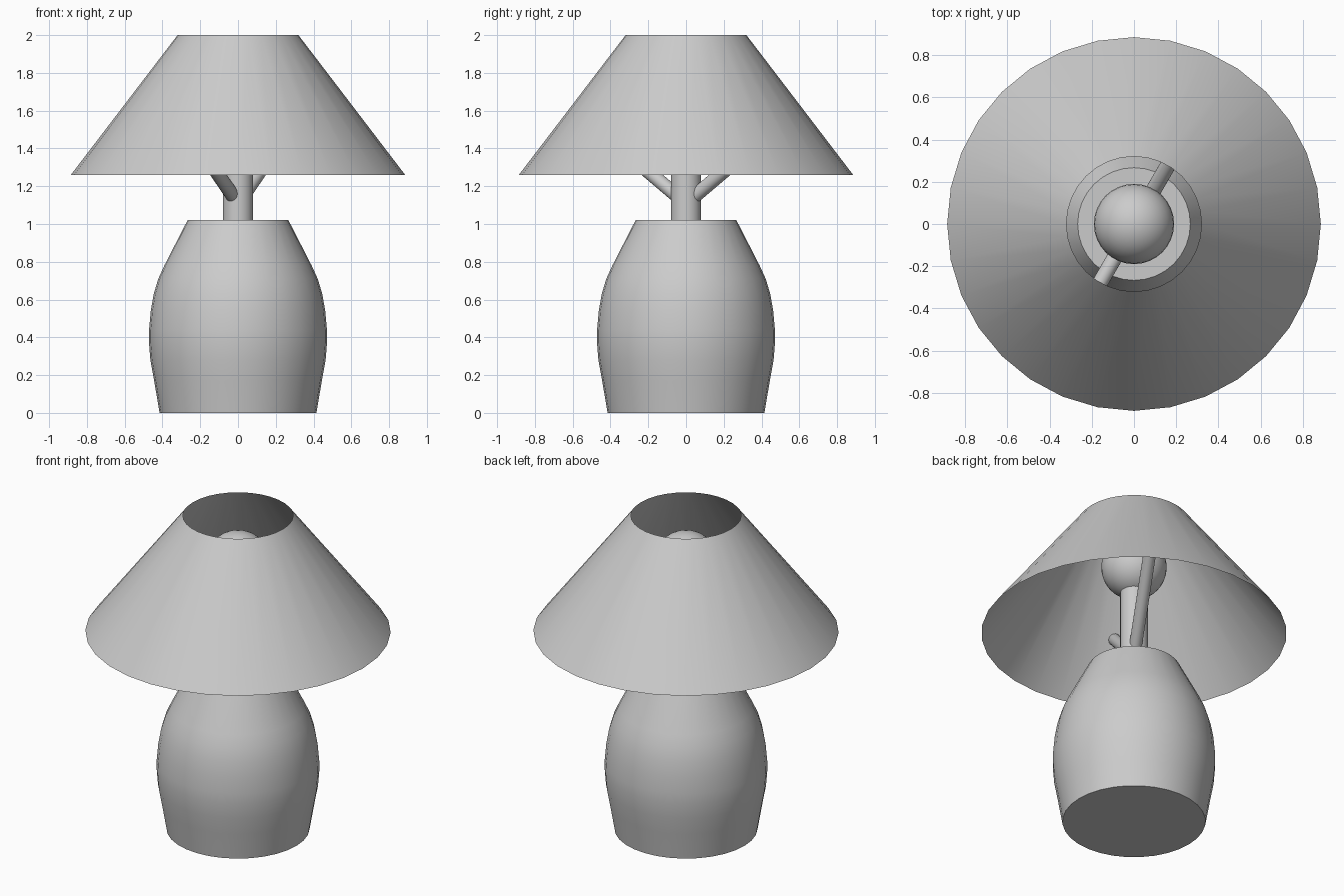
import bpy, bmesh
from math import radians, cos, sin, pi
from mathutils import Vector

if "Cube" in bpy.data.objects:
    bpy.data.objects.remove(bpy.data.objects["Cube"])

SIDES = 32


def finish(bm, name):
    bmesh.ops.recalc_face_normals(bm, faces=bm.faces)
    mesh = bpy.data.meshes.new(name)
    bm.to_mesh(mesh)
    bm.free()
    ob = bpy.data.objects.new(name, mesh)
    bpy.context.collection.objects.link(ob)
    bpy.ops.object.select_all(action='DESELECT')
    ob.select_set(True)
    bpy.context.view_layer.objects.active = ob
    bpy.ops.object.shade_smooth_by_angle(angle=radians(35))
    return ob


def lathe(name, profile, capped=True):
    """Turn (radius, z) points around the z axis."""
    bm = bmesh.new()
    rings = [[bm.verts.new((r * cos(2 * pi * i / SIDES), r * sin(2 * pi * i / SIDES), z))
              for i in range(SIDES)] for r, z in profile]
    for a, b in zip(rings, rings[1:]):
        for i in range(SIDES):
            j = (i + 1) % SIDES
            bm.faces.new((a[i], a[j], b[j], b[i]))
    if capped:
        bm.faces.new(rings[0])
        bm.faces.new(rings[-1])
    return finish(bm, name)


def rod(name, start, end, radius):
    start, end = Vector(start), Vector(end)
    axis = end - start
    bm = bmesh.new()
    bmesh.ops.create_cone(bm, cap_ends=True, segments=24, radius1=radius,
                          radius2=radius, depth=axis.length)
    bm.transform(axis.to_track_quat('Z', 'Y').to_matrix().to_4x4())
    bmesh.ops.translate(bm, verts=bm.verts, vec=(start + end) / 2)
    return finish(bm, name)


# Rounded base body
lathe("lamp_base", [(0.415, 0), (0.444, 0.17), (0.464, 0.28), (0.472, 0.38), (0.471, 0.44),
                    (0.462, 0.54), (0.446, 0.63), (0.422, 0.71), (0.39, 0.78), (0.267, 1.02)])

# Open conical shade, a thin sheet
lathe("lamp_shade", [(0.885, 1.26), (0.32, 2.0)], capped=False)

# Post carrying the bulb
rod("post", (0, 0, 1.01), (0, 0, 1.56), 0.08)

# Round bulb
bm = bmesh.new()
bmesh.ops.create_uvsphere(bm, u_segments=32, v_segments=16, radius=0.19)
bmesh.ops.translate(bm, verts=bm.verts, vec=(0, 0, 1.70))
finish(bm, "bulb")

# Two slanted arms joining the post to the shade
for name, angle in (("back_arm", 60), ("front_arm", 240)):
    c, s = cos(radians(angle)), sin(radians(angle))
    rod(name, (0.02 * c, 0.02 * s, 1.123), (0.635 * c, 0.635 * s, 1.575), 0.037)
